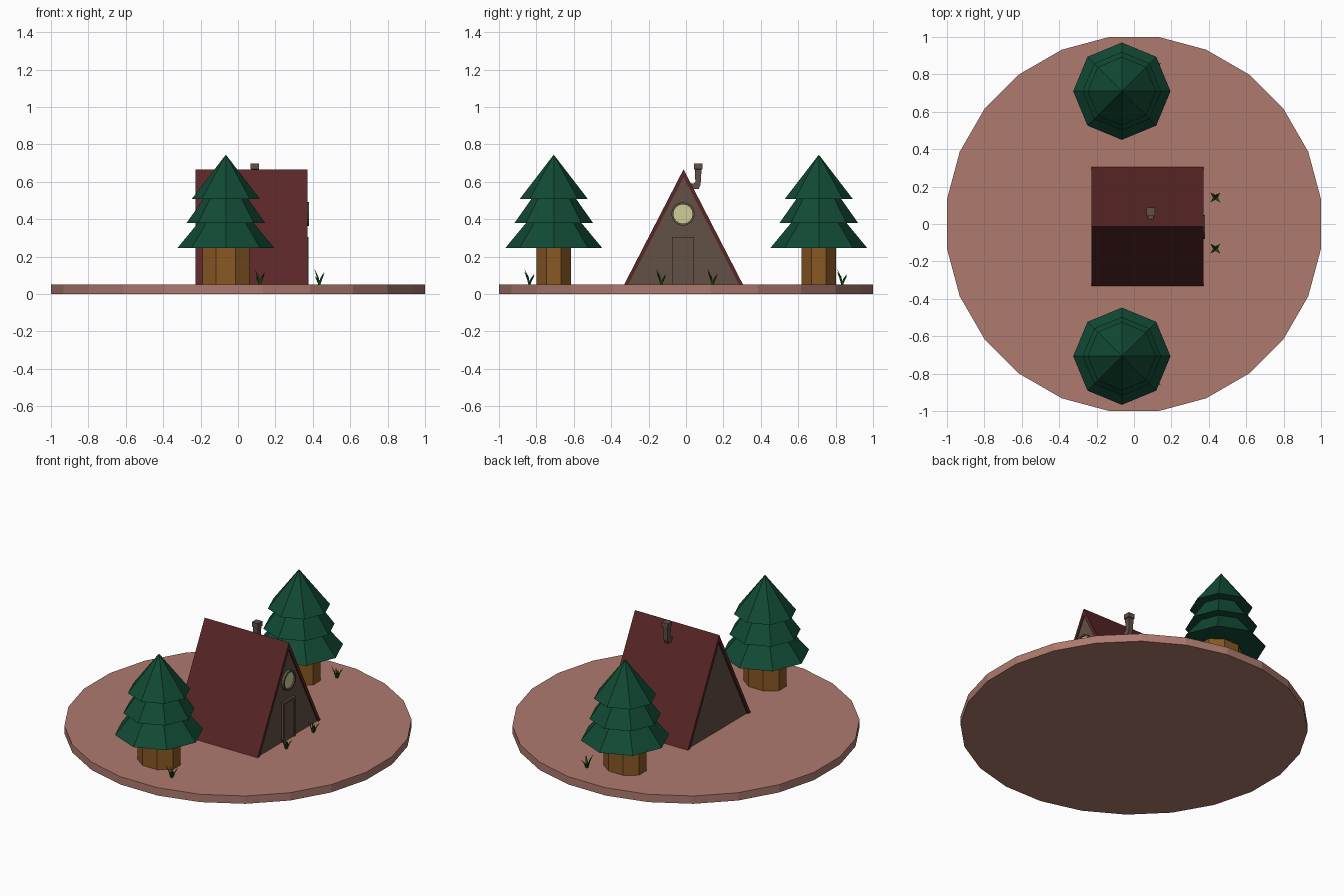
import bpy, bmesh, math
from mathutils import Vector

if "Cube" in bpy.data.objects:
    bpy.data.objects.remove(bpy.data.objects["Cube"])


def material(name, r, g, b):
    lin = [((c / 255 + 0.055) / 1.055) ** 2.4 for c in (r, g, b)]
    m = bpy.data.materials.new(name)
    m.diffuse_color = (*lin, 1)
    m.use_nodes = True
    m.node_tree.nodes["Principled BSDF"].inputs["Base Color"].default_value = m.diffuse_color
    return m


EARTH = material("clay_earth", 174, 122, 110)
LEAF = material("pine_green", 17, 74, 52)
BARK = material("bark_brown", 136, 88, 36)
ROOF = material("dark_red", 90, 38, 39)
WOOD = material("grey_brown", 98, 80, 70)
GLASS = material("pale_yellow", 205, 205, 150)
GRASS = material("grass_green", 18, 78, 16)


def finish(bm, name, mat):
    bmesh.ops.recalc_face_normals(bm, faces=bm.faces)
    me = bpy.data.meshes.new(name)
    bm.to_mesh(me)
    bm.free()
    me.materials.append(mat)
    ob = bpy.data.objects.new(name, me)
    bpy.context.collection.objects.link(ob)
    return ob


def ring(bm, center, rx, ry, n, turn=0):
    return [bm.verts.new((center[0] + rx * math.cos(turn + math.tau * i / n),
                          center[1] + ry * math.sin(turn + math.tau * i / n),
                          center[2])) for i in range(n)]


def loft(bm, loops):
    """Skin a list of vertex loops and close both ends."""
    for a, b in zip(loops, loops[1:]):
        for i in range(len(a)):
            j = (i + 1) % len(a)
            bm.faces.new((a[i], a[j], b[j], b[i]))
    bm.faces.new(loops[0])
    bm.faces.new(loops[-1])


def extrude_x(name, mat, outline, x0, x1):
    """Extrude a (y, z) outline along x."""
    bm = bmesh.new()
    loft(bm, [[bm.verts.new((x, y, z)) for y, z in outline] for x in (x0, x1)])
    return finish(bm, name, mat)


def circle(r, n, y, z):
    return [(y + r * math.cos(math.tau * i / n), z + r * math.sin(math.tau * i / n))
            for i in range(n)]


# Ground disc
G = 0.05
bm = bmesh.new()
R = 1 / math.cos(math.radians(7.5))
loft(bm, [ring(bm, (0, 0, z), R, R, 24, math.radians(7.5)) for z in (0, G)])
finish(bm, "ground", EARTH)

# Pine trees: trunk and three stacked foliage tiers
TIERS = [(0.245, 0.26, 0.39, 0.14), (0.38, 0.21, 0.515, 0.115), (0.507, 0.183, 0.745, 0)]
for side, y in (("front", -0.707), ("back", 0.71)):
    bm = bmesh.new()
    loft(bm, [ring(bm, (-0.065, y, z), 0.136, 0.1, 8, math.pi / 8) for z in (G, 0.26)])
    finish(bm, side + "_tree_trunk", BARK)
    bm = bmesh.new()
    for z0, r0, z1, r1 in TIERS:
        base = ring(bm, (-0.065, y, z0), r0, r0, 8)
        if r1:
            loft(bm, [base, ring(bm, (-0.065, y, z1), r1, r1, 8)])
        else:
            tip = bm.verts.new((-0.065, y, z1))
            bm.faces.new(base)
            for i in range(8):
                bm.faces.new((base[i], base[(i + 1) % 8], tip))
    finish(bm, side + "_tree_foliage", LEAF)

# Cabin: chevron roof over a triangular body
C = -0.013
extrude_x("roof", ROOF, [(C - 0.318, G), (C, 0.667), (C + 0.318, G), (C + 0.296, G),
                         (C, 0.625), (C - 0.296, G)], -0.227, 0.371)
extrude_x("cabin_body", WOOD, [(C - 0.3, G), (C, 0.63), (C + 0.3, G)], -0.215, 0.363)

# Door: frame and raised panel
D = -0.016
extrude_x("door_frame", WOOD, [(D - 0.06, G), (D - 0.06, 0.305), (D + 0.06, 0.305),
                               (D + 0.06, G), (D + 0.048, G), (D + 0.048, 0.292),
                               (D - 0.048, 0.292), (D - 0.048, G)], 0.355, 0.377)
extrude_x("door_panel", WOOD, [(D - 0.048, G), (D - 0.048, 0.292), (D + 0.048, 0.292),
                               (D + 0.048, G)], 0.355, 0.37)

# Round window: frame ring and pane
bm = bmesh.new()
n = 16
loops = [[bm.verts.new((x, a, b)) for a, b in circle(r, n, D, 0.428)]
         for x, r in ((0.355, 0.063), (0.38, 0.063), (0.38, 0.052), (0.355, 0.052))]
for a, b in zip(loops, loops[1:] + loops[:1]):
    for i in range(n):
        j = (i + 1) % n
        bm.faces.new((a[i], a[j], b[j], b[i]))
finish(bm, "window_frame", WOOD)
extrude_x("window_pane", GLASS, circle(0.053, n, D, 0.428), 0.362, 0.371)

# Bent square stovepipe leaving the back slope and widening upward
bm = bmesh.new()
X = 0.09
sections = [((0.02, 0.562), (0.02, 0.59), 0.014), ((0.068, 0.562), (0.042, 0.59), 0.014),
            ((0.078, 0.585), (0.05, 0.6), 0.014), ((0.083, 0.665), (0.047, 0.665), 0.018),
            ((0.087, 0.668), (0.043, 0.668), 0.022), ((0.087, 0.697), (0.043, 0.697), 0.022)]
loft(bm, [[bm.verts.new((X + s * w, *p)) for s, p in
           ((-1, a), (1, a), (1, b), (-1, b))] for a, b, w in sections])
finish(bm, "stovepipe", WOOD)

# Grass tufts: four outward-leaning blades each
for k, (gx, gy) in enumerate(((0.435, 0.142), (0.435, -0.132), (0.117, -0.837), (0.117, 0.835))):
    bm = bmesh.new()
    for i, h in enumerate((0.06, 0.05, 0.085, 0.07)):
        a = math.pi / 4 + i * math.pi / 2
        out = Vector((math.cos(a), math.sin(a), 0))
        across = Vector((-out.y, out.x, 0))
        root = Vector((gx, gy, G))
        mid = root + out * 0.014 + Vector((0, 0, h * 0.5))
        low = [bm.verts.new(root + d) for d in (across * 0.007, -across * 0.007, out * 0.008)]
        top = [bm.verts.new(mid + d) for d in (across * 0.007, -across * 0.007, out * 0.006)]
        tip = bm.verts.new(root + out * 0.038 + Vector((0, 0, h)))
        for p in range(3):
            q = (p + 1) % 3
            bm.faces.new((low[p], low[q], top[q], top[p]))
            bm.faces.new((top[p], top[q], tip))
        bm.faces.new(low)
    finish(bm, "grass_tuft_%d" % (k + 1), GRASS)
